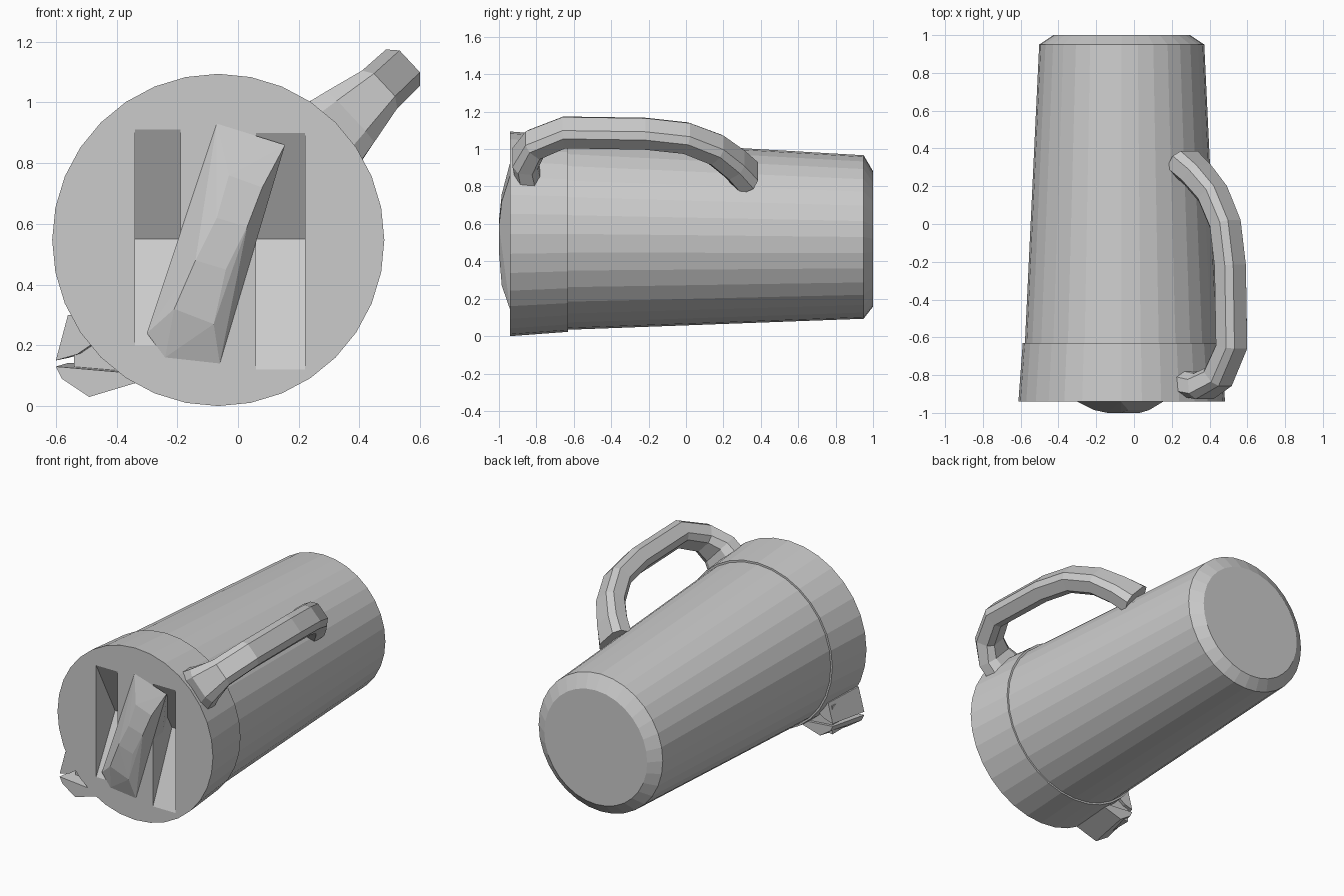
import bpy, bmesh, math
from mathutils import Vector

if "Cube" in bpy.data.objects:
    bpy.data.objects.remove(bpy.data.objects["Cube"])

CX, CZ = -0.065, 0.547          # jug axis, which runs along y


def finish(name, bm):
    bmesh.ops.recalc_face_normals(bm, faces=bm.faces)
    me = bpy.data.meshes.new(name)
    bm.to_mesh(me)
    bm.free()
    ob = bpy.data.objects.new(name, me)
    bpy.context.collection.objects.link(ob)
    return ob


def loft(name, rings):
    """Skin a list of closed rings and cap both ends."""
    bm = bmesh.new()
    vs = [[bm.verts.new(p) for p in r] for r in rings]
    for a, b in zip(vs, vs[1:]):
        n = len(a)
        for i in range(n):
            bm.faces.new((a[i], a[(i + 1) % n], b[(i + 1) % n], b[i]))
    bm.faces.new(vs[0])
    bm.faces.new(vs[-1])
    return finish(name, bm)


def hull(name, pts):
    bm = bmesh.new()
    for p in pts:
        bm.verts.new(p)
    res = bmesh.ops.convex_hull(bm, input=bm.verts)
    junk = {g for g in res["geom_interior"] + res["geom_unused"]
            if isinstance(g, bmesh.types.BMVert)}
    bmesh.ops.delete(bm, geom=list(junk), context='VERTS')
    return finish(name, bm)


def circle(y, r, cz, n=32):
    return [(CX + r * math.cos(2 * math.pi * i / n), y,
             cz + r * math.sin(2 * math.pi * i / n)) for i in range(n)]


# tapered body and the wider rim band
loft("jug_body", [circle(-0.66, 0.514, CZ), circle(0.95, 0.437, 0.53),
                  circle(1.0, 0.362, 0.52)])
rim = loft("rim_and_lid", [circle(-0.94, 0.547, CZ), circle(-0.63, 0.524, CZ)])

# V-shaped finger pockets on both sides of the lid grip
for i, (x0, x1, top, bottom) in enumerate([(-0.34, -0.19, 0.91, 0.20),
                                           (0.06, 0.22, 0.90, 0.12)]):
    cut = loft(f"pocket_cutter_{i}", [
        [(x, -0.96, top), (x, -0.94, top), (x, -0.75, 0.55),
         (x, -0.94, bottom), (x, -0.96, bottom)] for x in (x0, x1)])
    cut.hide_render = True
    cut.hide_viewport = True
    mod = rim.modifiers.new("pocket", 'BOOLEAN')
    mod.object = cut
    mod.operation = 'DIFFERENCE'
    mod.solver = 'EXACT'

# diagonal arched grip across the lid
outline = [(-0.07, 0.93), (0.155, 0.86), (-0.06, 0.14), (-0.24, 0.16), (-0.30, 0.24)]
hull("lid_grip",
     [(x, -0.94, z) for x, z in outline] +
     [(x, -0.76, z) for x, z in [(-0.1, 0.75), (0.06, 0.7), (-0.02, 0.3), (-0.19, 0.35)]] +
     [(x, -0.985, z) for x, z in [(-0.03, 0.76), (0.08, 0.72), (-0.08, 0.27), (-0.21, 0.32)]] +
     [(x, -1.0, z) for x, z in [(-0.07, 0.62), (0.03, 0.59), (-0.04, 0.45), (-0.14, 0.48)]])

# handle: chamfered box section swept along an arch in a 43 degree plane
ang = math.radians(43)
out = Vector((math.cos(ang), 0, math.sin(ang)))
side = Vector((-math.sin(ang), 0, math.cos(ang)))
axis = Vector((CX, 0, CZ))
path = [(-0.84, 0.48, 0.140), (-0.86, 0.59, 0.115), (-0.81, 0.70, 0.085),
        (-0.65, 0.795, 0.082), (-0.22, 0.785, 0.082), (0.0, 0.75, 0.082),
        (0.16, 0.66, 0.085), (0.26, 0.55, 0.095), (0.33, 0.45, 0.11)]
pts = [axis + out * r + Vector((0, y, 0)) for y, r, w in path]
section = [(1, .55), (.6, 1), (-.6, 1), (-1, .55), (-1, -.55), (-.6, -1), (.6, -1), (1, -.55)]
rings = []
for i, p in enumerate(pts):
    t = (pts[min(i + 1, len(pts) - 1)] - pts[max(i - 1, 0)]).normalized()
    nrm = side.cross(t)
    w = path[i][2]
    rings.append([p + side * (a * w) + nrm * (b * 0.068) for a, b in section])
loft("handle", rings)

# pouring spout: two side walls with a floor behind them
def wall(name, front, shrink=0.82):
    mid = Vector((-0.36, 0.2))
    back = [mid + (Vector(p) - mid) * shrink for p in front]
    hull(name, [(x, -0.935, z) for x, z in front] + [(p.x, -0.68, p.y) for p in back])

wall("spout_upper_wall", [(-0.56, 0.30), (-0.34, 0.30), (-0.60, 0.15), (-0.53, 0.26), (-0.53, 0.17)])
wall("spout_lower_wall", [(-0.60, 0.13), (-0.58, 0.09), (-0.49, 0.03), (-0.34, 0.075), (-0.37, 0.11), (-0.53, 0.10)])
hull("spout_floor", [(x, y, z) for y in (-0.86, -0.70)
                     for x, z in [(-0.54, 0.26), (-0.54, 0.08), (-0.36, 0.10), (-0.36, 0.28)]])
